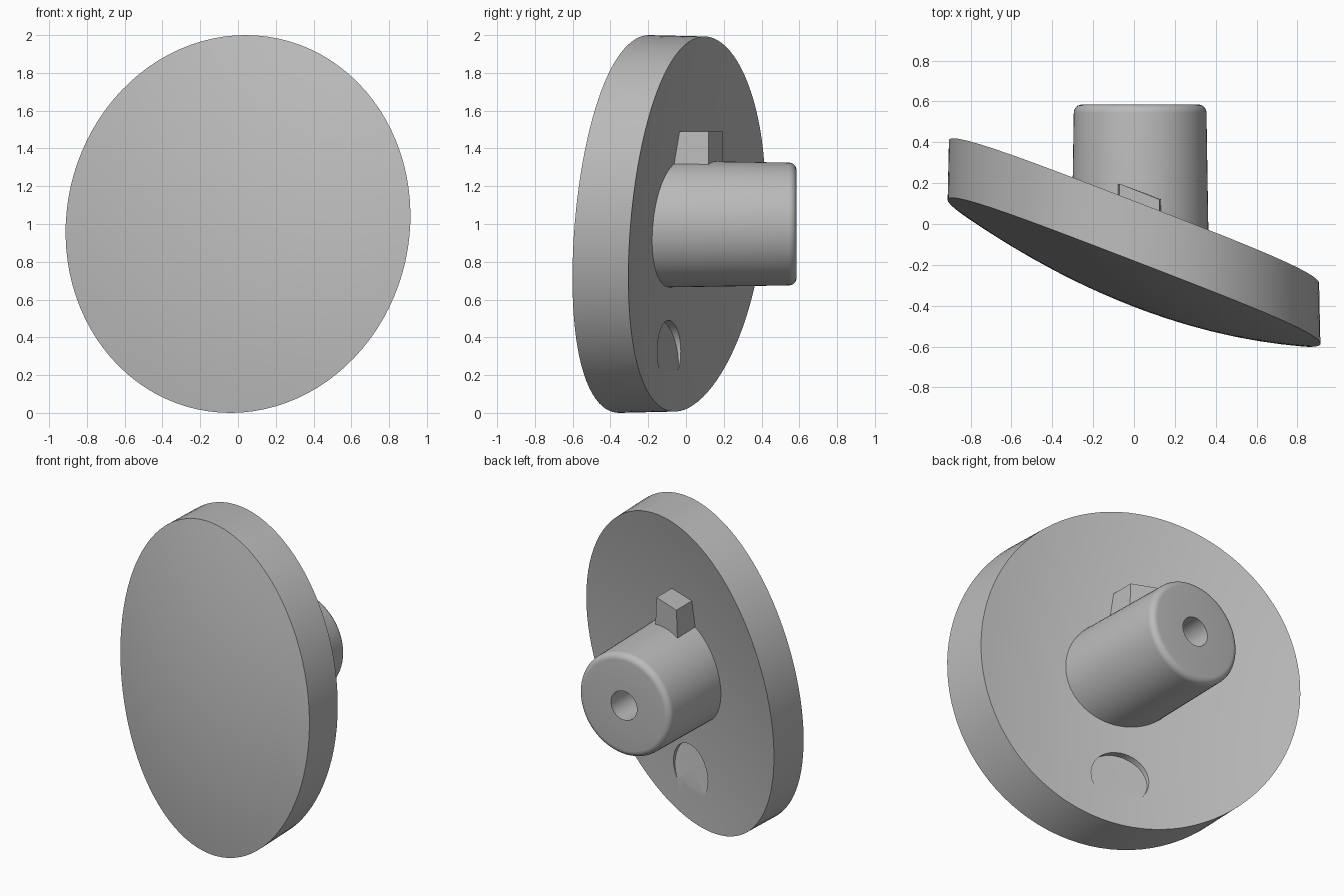
import bpy, bmesh, math

if "Cube" in bpy.data.objects:
    bpy.data.objects.remove(bpy.data.objects["Cube"])

SEG = 96
grey = bpy.data.materials.new("plain_grey")
grey.diffuse_color = (0.5, 0.5, 0.5, 1)
grey.use_nodes = True
grey.node_tree.nodes["Principled BSDF"].inputs["Base Color"].default_value = grey.diffuse_color


def finish(name, bm, smooth=True):
    """Turn a bmesh into a grey object, smooth with sharp edges kept."""
    bmesh.ops.recalc_face_normals(bm, faces=bm.faces)
    me = bpy.data.meshes.new(name)
    bm.to_mesh(me)
    bm.free()
    me.materials.append(grey)
    ob = bpy.data.objects.new(name, me)
    bpy.context.collection.objects.link(ob)
    if smooth:
        shade(ob)
    return ob


def shade(ob):
    bpy.ops.object.select_all(action='DESELECT')
    bpy.context.view_layer.objects.active = ob
    ob.select_set(True)
    bpy.ops.object.shade_smooth_by_angle(angle=math.radians(30))


def bridge(bm, rings):
    for a, b in zip(rings, rings[1:]):
        n = len(a)
        for i in range(n):
            bm.faces.new((a[i], a[(i + 1) % n], b[(i + 1) % n], b[i]))


def fan(bm, ring, tip):
    for i in range(len(ring)):
        bm.faces.new((ring[i], ring[(i + 1) % len(ring)], tip))


def skin(x, z, centre, bulge):
    """Slanted, bowed surface of the disc: y at a given x and z."""
    w = z - 1
    u = x / 0.913
    r2 = min(1, u * u + w * w - 0.088 * u * w)
    return centre - 0.39 * x + 0.095 * w + 0.05 * x * x - bulge * (1 - r2)


def back(x, z):
    return skin(x, z, 0.02, 0.07)


def front(x, z):
    return skin(x, z, -0.275, 0.11)


# Slanted disc: domed front, drafted rim, slightly hollow back
bm = bmesh.new()
steps = [i / 10 for i in range(1, 11)]


def disc_ring(r, surface):
    ring = []
    for i in range(SEG):
        t = 2 * math.pi * i / SEG
        x, z = 0.913 * r * math.cos(t - 0.044), 1 + r * math.sin(t)
        ring.append(bm.verts.new((x, surface(x, z), z)))
    return ring


rings = [disc_ring(r, front) for r in steps]
rings += [disc_ring(r * 0.993, back) for r in reversed(steps)]
bridge(bm, rings)
fan(bm, rings[0], bm.verts.new((0, front(0, 1), 1)))
fan(bm, rings[-1], bm.verts.new((0, back(0, 1), 1)))
disc = finish("slanted_disc", bm, False)

# Round thumb notch in the back, its floor rising toward the bottom
bm = bmesh.new()
floor, top = [], []
for i in range(40):
    t = 2 * math.pi * i / 40
    x, z = 0.03 + 0.165 * math.cos(t), 0.325 + 0.165 * math.sin(t)
    floor.append(bm.verts.new((x, back(x, z) - 0.045 * (z - 0.22) / 0.27, z)))
    top.append(bm.verts.new((x, 0.3, z)))
bridge(bm, [floor, top])
fan(bm, floor, bm.verts.new((0.03, back(0.03, 0.325) - 0.0175, 0.325)))
bm.faces.new(top)
cutter = finish("notch_cutter", bm, False)
cutter.hide_render = True
cutter.hide_set(True)
cut = disc.modifiers.new("notch", 'BOOLEAN')
cut.operation, cut.object, cut.solver = 'DIFFERENCE', cutter, 'EXACT'
bpy.context.view_layer.objects.active = disc
bpy.ops.object.modifier_apply(modifier=cut.name)
bpy.data.objects.remove(cutter)
shade(disc)

# Stem: lathed around y, with a rounded end and a blind bore
bm = bmesh.new()
profile = [(0.337, -0.2), (0.325, 0.545)]
for k in range(1, 7):
    a = math.radians(15 * k)
    profile.append((0.285 + 0.04 * math.cos(a), 0.545 + 0.04 * math.sin(a)))
profile += [(0.092, 0.585), (0.088, 0.1)]
rings = []
for r, y in profile:
    rings.append([bm.verts.new((0.03 + r * math.cos(2 * math.pi * i / 64), y,
                                1 + r * math.sin(2 * math.pi * i / 64)))
                  for i in range(64)])
bridge(bm, rings)
bm.faces.new(rings[0])
bm.faces.new(rings[-1])
finish("stem", bm)

# Locating key: small block on top of the stem, parallel to the disc
bm = bmesh.new()
rings = []
for z, grow in ((1.2, 0.012), (1.49, 0)):
    corners = ((-0.07 - grow, -0.02), (0.125 + grow, -0.1),
               (0.125 + grow, 0.12), (-0.07 - grow, 0.197))
    rings.append([bm.verts.new((x, y, z)) for x, y in corners])
bridge(bm, rings)
bm.faces.new(rings[0])
bm.faces.new(rings[1])
finish("locating_key", bm, False)
